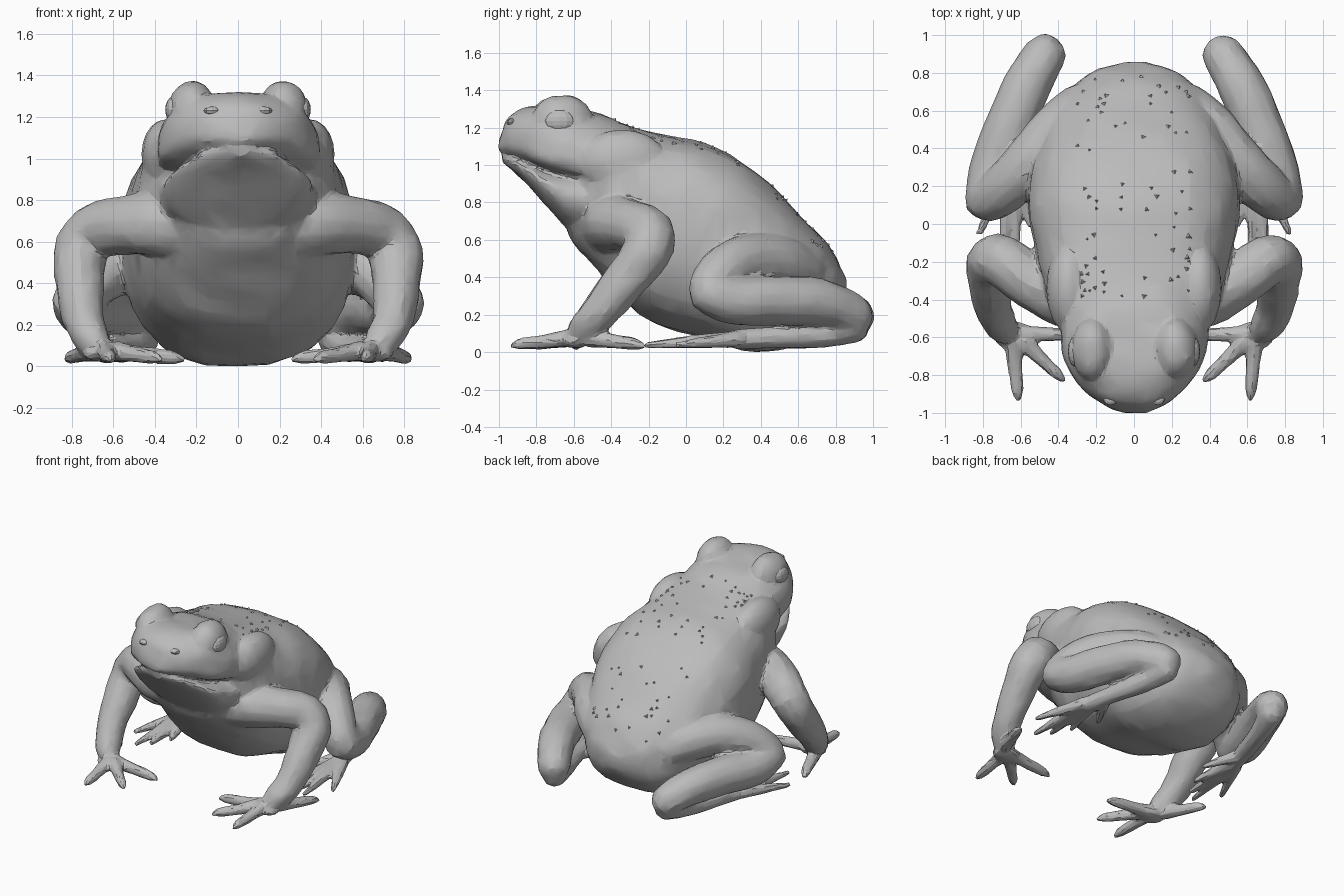
import bpy, bmesh, math, random
from mathutils import Vector, noise

if "Cube" in bpy.data.objects:
    bpy.data.objects.remove(bpy.data.objects["Cube"])

random.seed(4)
skin_mat = bpy.data.materials.new("grey skin")
skin_mat.diffuse_color = (0.5, 0.5, 0.5, 1)
skin_mat.use_nodes = True
skin_mat.node_tree.nodes["Principled BSDF"].inputs["Base Color"].default_value = skin_mat.diffuse_color


def smooth_rows(rows, n):
    """Catmull-Rom interpolation through rows of numbers."""
    out = []
    for i in range(len(rows) - 1):
        a, b, c, d = (rows[min(max(i + k, 0), len(rows) - 1)] for k in (-1, 0, 1, 2))
        for s in range(n):
            t = s / n
            out.append([0.5 * (2 * q + (r - p) * t + (2 * p - 5 * q + 4 * r - u) * t * t
                               + (3 * q - p - 3 * r + u) * t ** 3)
                        for p, q, r, u in zip(a, b, c, d)])
    return out + [list(rows[-1])]


def select(ob):
    bpy.ops.object.select_all(action='DESELECT')
    ob.select_set(True)
    bpy.context.view_layer.objects.active = ob


def finish(name, bm, rough=0.0):
    """Slight surface unevenness, then a mesh object."""
    for v in bm.verts:
        v.co += (noise.noise_vector(v.co * 7) + noise.noise_vector(v.co * 19) * .6) * rough
    bmesh.ops.recalc_face_normals(bm, faces=bm.faces[:])
    me = bpy.data.meshes.new(name)
    bm.to_mesh(me)
    bm.free()
    ob = bpy.data.objects.new(name, me)
    bpy.context.collection.objects.link(ob)
    me.materials.append(skin_mat)
    return ob


def bridge(bm, rings):
    vs = [[bm.verts.new(p) for p in r] for r in rings]
    n = len(vs[0])
    for a, b in zip(vs, vs[1:]):
        for i in range(n):
            bm.faces.new((a[i], a[(i + 1) % n], b[(i + 1) % n], b[i]))
    bm.faces.new(vs[0][::-1])
    bm.faces.new(vs[-1])


def loft(name, rows, widest=.5, upper=2.3, lower=2.3, sides=28, steps=3, rough=0.01):
    """Trunk along y from rows of (y, bottom, top, half width)."""
    rings = []
    for y, zb, zt, w in smooth_rows(rows, steps):
        ring = []
        zm = zb + (zt - zb) * widest
        for i in range(sides):
            a = math.tau * i / sides
            c, s = math.cos(a), math.sin(a)
            power, h = (upper, zt - zm) if s >= 0 else (lower, zm - zb)
            x = math.copysign(abs(c) ** (2 / power), c) * max(w, 0.01)
            z = math.copysign(abs(s) ** (2 / power), s) * h
            ring.append((x, y, zm + z))
        rings.append(ring)
    bm = bmesh.new()
    bridge(bm, rings)
    return finish(name, bm, rough)


def tube(bm, rows, sides=12, steps=3, side=1):
    """Rounded limb through rows of (x, y, z, radius)."""
    pts = smooth_rows(rows, steps)
    co = [Vector((p[0] * side, p[1], p[2])) for p in pts]
    rings, up = [], None
    for i, p in enumerate(co):
        t = (co[min(i + 1, len(co) - 1)] - co[max(i - 1, 0)]).normalized()
        if up is None:
            up = t.orthogonal()
        up = (up - t * up.dot(t)).normalized()
        q, r = t.cross(up), pts[i][3]
        ring = lambda c, k: [c + (up * math.cos(math.tau * j / sides)
                                  + q * math.sin(math.tau * j / sides)) * k
                             for j in range(sides)]
        if i == 0:
            rings += [ring(p - t * r * 0.8, r * 0.4), ring(p - t * r * 0.45, r * 0.85)]
        rings.append(ring(p, r))
        if i == len(co) - 1:
            rings += [ring(p + t * r * 0.45, r * 0.85), ring(p + t * r * 0.8, r * 0.4)]
    bridge(bm, rings)


def ball(name, center, radii, u=12, v=8, rough=0.0):
    bm = bmesh.new()
    bmesh.ops.create_uvsphere(bm, u_segments=u, v_segments=v, radius=1)
    for p in bm.verts:
        p.co = Vector([c + a * r for c, a, r in zip(center, p.co, radii)])
    return finish(name, bm, rough)


# trunk
parts = [loft("body", [
    (-.66, .72, .95, .12), (-.6, .58, 1.12, .29), (-.5, .47, 1.22, .39),
    (-.4, .36, 1.24, .455), (-.25, .20, 1.20, .50), (-.1, .13, 1.16, .53),
    (.1, .07, 1.115, .56), (.3, .005, 1.02, .54), (.5, .01, .85, .47),
    (.65, .06, .69, .39), (.75, .13, .58, .30), (.82, .23, .47, .19),
    (.855, .31, .39, .06)], .52, 2.7, 2.5)]
# head above the mouth line, with the lip overhanging the jaw
parts.append(loft("upper_head", [
    (-1.0, 1.085, 1.13, .06), (-.965, 1.065, 1.235, .15), (-.89, 1.03, 1.295, .25),
    (-.77, .97, 1.32, .35), (-.62, .92, 1.30, .39), (-.45, .88, 1.275, .385),
    (-.28, .88, 1.19, .36)], .3, 2.5, 2.8, rough=.008))
# lower jaw and throat pouch
parts.append(loft("jaw", [
    (-.98, 1.02, 1.07, .05), (-.92, .965, 1.045, .18), (-.82, .865, 1.0, .29),
    (-.72, .75, .97, .345), (-.62, .65, .96, .365), (-.5, .62, .95, .38),
    (-.38, .66, .93, .36)], .62, 2.2, 2.1, rough=.008))

for side, tag in ((1, "left"), (-1, "right")):
    # brow bulge and neck gland
    parts.append(ball(tag + "_brow", (side * .218, -.665, 1.225), (.12, .17, .152), 16, 10, .01))
    parts.append(ball(tag + "_neck_gland", (side * .345, -.34, 1.02), (.12, .24, .17), 16, 10))
    # front leg and palm
    bm = bmesh.new()
    tube(bm, [(.22, -.40, .66, .16), (.38, -.39, .685, .155), (.54, -.31, .68, .14),
              (.70, -.195, .64, .135), (.76, -.21, .53, .13), (.76, -.32, .39, .117),
              (.745, -.44, .24, .10), (.70, -.54, .13, .085), (.65, -.59, .07, .055)],
         14, 3, side)
    parts.append(finish(tag + "_front_leg", bm, .01))
    parts.append(ball(tag + "_palm", (side * .64, -.59, .06), (.11, .08, .04), 12, 6))
    # front toes
    bm = bmesh.new()
    for tx, ty, sx, sy in ((.615, -.925, .64, -.62), (.375, -.825, .59, -.62),
                           (.265, -.59, .62, -.58), (.82, -.23, .71, -.52)):
        mx, my = (tx + sx) / 2, (ty + sy) / 2
        tube(bm, [(sx, sy, .075, .05), (mx, my, .055, .038),
                  (mx * .3 + tx * .7, my * .3 + ty * .7, .045, .034), (tx, ty, .033, .018)],
             8, 2, side)
    parts.append(finish(tag + "_front_toes", bm, .004))

    # hind thigh and shin, folded at the knee
    bm = bmesh.new()
    tube(bm, [(.26, .62, .42, .14), (.37, .52, .47, .15), (.50, .38, .495, .145),
              (.65, .22, .45, .135), (.765, .125, .34, .12)], 14, 3, side)
    parts.append(finish(tag + "_thigh", bm, .008))
    bm = bmesh.new()
    tube(bm, [(.775, .125, .32, .122), (.745, .27, .275, .13), (.67, .48, .28, .135),
              (.575, .72, .265, .127), (.495, .86, .215, .115), (.465, .90, .185, .11)],
         14, 3, side)
    parts.append(finish(tag + "_shin", bm, .008))
    # hind foot
    bm = bmesh.new()
    tube(bm, [(.465, .90, .14, .09), (.52, .72, .09, .07), (.59, .48, .078, .06),
              (.64, .28, .07, .057)], 10, 3, side)
    for tx, ty, sx, sy in ((.82, -.05, .67, .28), (.70, -.21, .66, .24), (.62, -.14, .64, .24),
                           (.55, -.01, .62, .28), (.47, .18, .59, .40)):
        mx, my = (tx + sx) / 2, (ty + sy) / 2
        tube(bm, [(sx, sy, .07, .045), (mx, my, .055, .034), (tx, ty, .037, .018)], 8, 3, side)
    parts.append(finish(tag + "_hind_foot", bm, .004))

# fuse the parts into one continuous skin with soft joins and low-poly facets
select(parts[0])
for p in parts:
    p.select_set(True)
bpy.ops.object.join()
skin = bpy.context.object
skin.name = "toad_skin"
fuse = skin.modifiers.new("fuse", 'REMESH')
fuse.mode, fuse.voxel_size = 'VOXEL', .013
soften = skin.modifiers.new("soften", 'SMOOTH')
soften.factor, soften.iterations = .5, 4
facets = skin.modifiers.new("facets", 'DECIMATE')
facets.ratio = .06
for name in ("fuse", "soften", "facets"):
    bpy.ops.object.modifier_apply(modifier=name)
bpy.ops.object.shade_smooth_by_angle(angle=math.radians(18))

# eyes and nostrils
for side, tag in ((1, "left"), (-1, "right")):
    ball(tag + "_eye", (side * .315, -.675, 1.235), (.035, .08, .06))
    ball(tag + "_nostril", (side * .125, -.93, 1.23), (.04, .03, .02), 8, 6)

# small skin warts scattered over the back
spots = [p for p in skin.data.polygons
         if p.normal.z > .45 and abs(p.center.x) < .3 and -.4 < p.center.y < .8
         and p.center.z > .5]
bm = bmesh.new()
for p in random.sample(spots, min(70, len(spots))):
    n = p.normal
    u = n.orthogonal().normalized()
    w = n.cross(u)
    turn = random.uniform(0, math.tau)
    r = random.uniform(.012, .024)
    base = [bm.verts.new(p.center - n * .004 + (u * math.cos(turn + k * math.tau / 3)
            + w * math.sin(turn + k * math.tau / 3)) * r) for k in range(3)]
    tip = bm.verts.new(p.center + n * .01)
    bm.faces.new(base[::-1])
    for k in range(3):
        bm.faces.new((base[k], base[(k + 1) % 3], tip))
finish("back_warts", bm)
